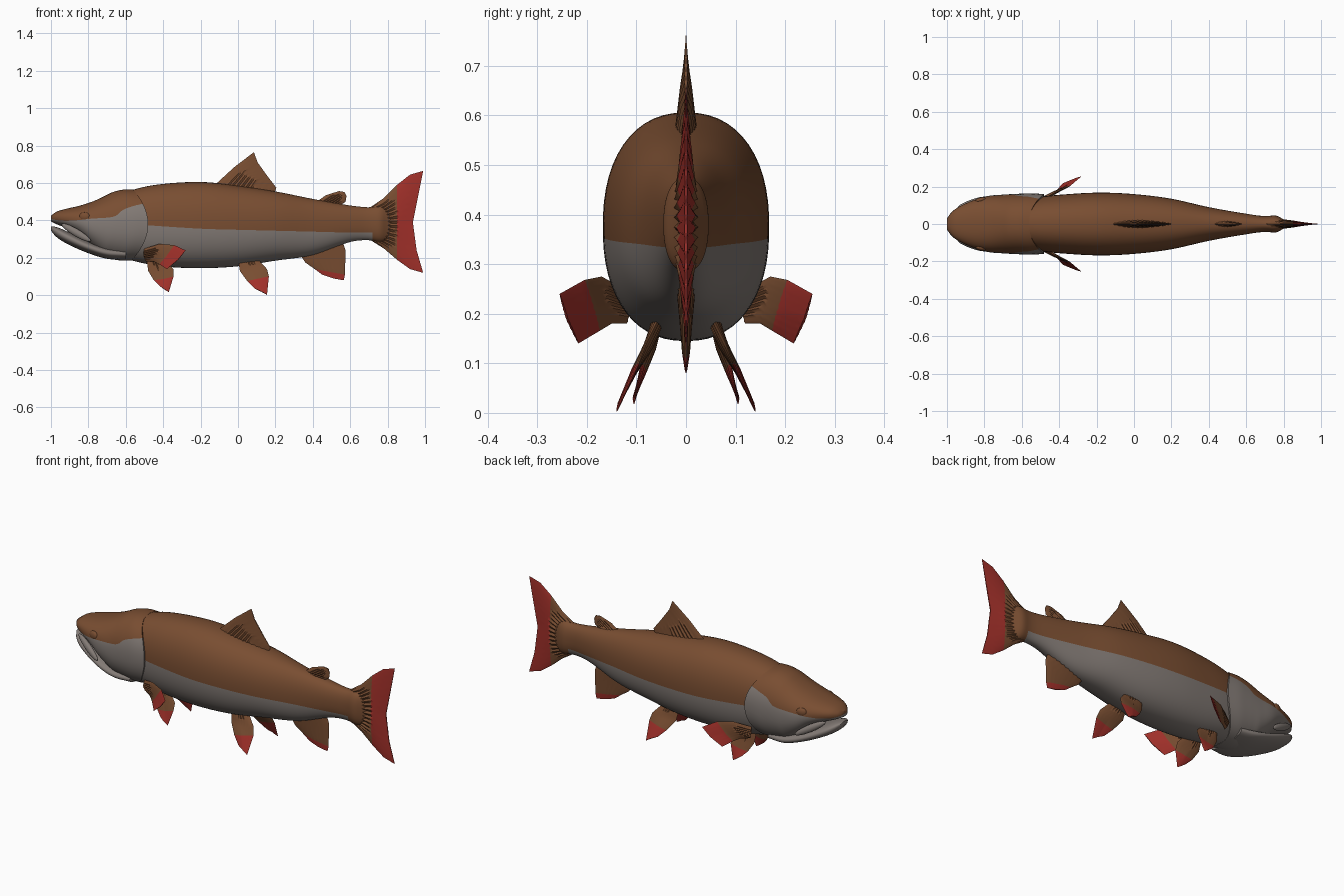
import bpy, bmesh, math
from mathutils import Vector

if "Cube" in bpy.data.objects:
    bpy.data.objects.remove(bpy.data.objects["Cube"])


def material(name, rgb):
    m = bpy.data.materials.new(name)
    m.diffuse_color = (*rgb, 1)
    m.use_nodes = True
    m.node_tree.nodes["Principled BSDF"].inputs["Base Color"].default_value = m.diffuse_color
    return m


MATS = [material("brown", (0.19, 0.075, 0.031)),
        material("belly_grey", (0.225, 0.195, 0.178)),
        material("fin_red", (0.36, 0.03, 0.023))]
BROWN, GREY, RED = 0, 1, 2


def smooth(ob, angle=50):
    bpy.ops.object.select_all(action='DESELECT')
    ob.select_set(True)
    bpy.context.view_layer.objects.active = ob
    bpy.ops.object.shade_smooth_by_angle(angle=math.radians(angle))


def loft(name, rings, colour, cap_end=True):
    """Skin closed rings; colour(j, i) gives the material of a face."""
    bm = bmesh.new()
    rows = [[bm.verts.new(p) for p in r] for r in rings]
    m = len(rows[0])
    for j in range(len(rows) - 1):
        for i in range(m):
            k = (i + 1) % m
            f = bm.faces.new((rows[j][i], rows[j][k], rows[j + 1][k], rows[j + 1][i]))
            f.material_index = colour(j, i)
    for j in ([0, len(rows) - 1] if cap_end else [0]):
        for i in range(m // 2):
            ids = list(dict.fromkeys((i, i + 1, (m - i - 1) % m, (m - i) % m)))
            if len(ids) > 2:
                f = bm.faces.new([rows[j][q] for q in ids])
                f.material_index = colour(min(j, len(rows) - 2), i)
    bmesh.ops.recalc_face_normals(bm, faces=bm.faces)
    me = bpy.data.meshes.new(name)
    bm.to_mesh(me)
    bm.free()
    for mat in MATS:
        me.materials.append(mat)
    ob = bpy.data.objects.new(name, me)
    bpy.context.collection.objects.link(ob)
    smooth(ob)
    return ob


def sample(table, x):
    """Smooth interpolation of a station table at x."""
    n = len(table)
    k = max(i for i in range(n - 1) if table[i][0] <= x + 1e-9)
    a, b = table[k], table[k + 1]
    p, q = table[max(k - 1, 0)], table[min(k + 2, n - 1)]
    h = b[0] - a[0]
    t = (x - a[0]) / h
    out = []
    for c in range(1, len(a)):
        da = (b[c] - p[c]) / (b[0] - p[0]) * h
        db = (q[c] - a[c]) / (q[0] - a[0]) * h
        out.append((2*t**3 - 3*t*t + 1) * a[c] + (t**3 - 2*t*t + t) * da
                   + (3*t*t - 2*t**3) * b[c] + (t**3 - t*t) * db)
    return out


N = 14          # points above and below the colour line on each side


def section(x, top, bot, hw, line, e=0.88):
    """Rounded cross-section with a vertex lying on the colour line."""
    cz, h = (top + bot) / 2, (top - bot) / 2
    c = max(-0.97, min(0.97, (line - cz) / h))
    split = math.acos(math.copysign(abs(c) ** (1 / e), c))
    angles = [split * i / N for i in range(N)]
    angles += [split + (math.pi - split) * i / N for i in range(N + 1)]
    half = []
    for a in angles:
        ca = math.cos(a)
        half.append((hw * max(math.sin(a), 0) ** e,
                     cz + h * math.copysign(abs(ca) ** e, ca)))
    right = [Vector((x, -y, z)) for y, z in half]
    left = [Vector((x, y, z)) for y, z in half[-2:0:-1]]
    return right + left


def spread(a, b, n):
    return [a + (b - a) * i / n for i in range(n + 1)]


def is_upper(i):
    return i < N or i >= 3 * N


# Body: x, top, bottom, half width, colour line
BODY = [(-0.62, .545, .20, .12, .38), (-0.5, .58, .17, .145, .375),
        (-0.35, .60, .15, .16, .365), (-0.18, .605, .145, .168, .355),
        (0, .585, .155, .16, .35), (.2, .555, .185, .135, .345),
        (.4, .515, .215, .09, .34), (.6, .48, .285, .055, .335),
        (.7, .47, .295, .042, .335), (.76, .475, .285, .045, .335),
        (.80, .46, .30, .025, .34), (.84, .42, .34, .006, .37)]
bx = spread(-0.62, 0.72, 50) + spread(0.72, 0.84, 10)[1:]
loft("body", [section(x, *sample(BODY, x)) for x in bx],
     lambda j, i: BROWN if is_upper(i) or bx[j] > 0.715 else GREY)

# Head with gill covers, the rear edge bowed backwards
HEAD = [(-1.0, .425, .395, .03, .41), (-.97, .447, .38, .068, .402),
        (-.92, .462, .36, .10, .398), (-.85, .478, .32, .13, .402),
        (-.78, .50, .255, .15, .41), (-.7, .53, .205, .157, .415),
        (-.65, .548, .195, .16, .425), (-.61, .557, .19, .162, .455),
        (-.55, .565, .185, .164, .475), (-.48, .565, .185, .16, .49)]
rings = []
for x in spread(-1.0, -0.48, 36):
    ring = section(x, *sample(HEAD, x))
    bow = min(1, max(0, (x + 0.78) / 0.3))
    for p in ring:
        p.x -= 0.085 * bow * ((p.z - 0.38) / 0.19) ** 2
    rings.append(ring)
rings.append([Vector((p.x - 0.005, p.y * 0.82, 0.38 + (p.z - 0.38) * 0.94)) for p in rings[-1]])
loft("head", rings, lambda j, i: BROWN if is_upper(i) else GREY, cap_end=False)

# Lower jaw
JAW = [(-1.0, .368, .345, .03), (-.97, .365, .31, .07), (-.9, .335, .268, .103),
       (-.8, .29, .225, .128), (-.7, .26, .195, .135), (-.6, .25, .19, .12)]
rings = []
for x in spread(-1.0, -0.6, 20):
    top, bot, hw = sample(JAW, x)
    rings.append(section(x, top, bot, hw, (top + bot) / 2))
loft("lower_jaw", rings, lambda j, i: GREY)


def ellipsoid(name, loc, scale, direction, mat):
    bpy.ops.mesh.primitive_uv_sphere_add(segments=20, ring_count=12, location=loc)
    ob = bpy.context.object
    ob.name = name
    ob.scale = scale
    ob.rotation_euler = Vector(direction).to_track_quat('X', 'Z').to_euler()
    ob.data.materials.append(MATS[mat])
    smooth(ob)


for s, side in ((-1, "right"), (1, "left")):
    ellipsoid("upper_lip_" + side, (-.865, s * .115, .335), (.095, .016, .02),
              (.17, s * .06, -.10), GREY)
    ellipsoid("eye_" + side, (-.82, s * .128, .42), (.03, .014, .024),
              (1, s * .25, 0), BROWN)


def fin(name, rows, thick, red_row=None, side=1, sub=4):
    """Ribbed fin skinned over rows of points from root to tip."""
    pts = [[Vector((p[0], side * p[1], p[2]) if len(p) == 3 else (p[0], 0, p[1]))
            for p in r] for r in rows]
    nrm = (pts[0][-1] - pts[0][0]).cross(pts[-1][1] - pts[0][1]).normalized()
    nu, nv = (len(rows[0]) - 1) * sub * 2, (len(rows) - 1) * sub

    def along(r, u):
        k = min(int(u), len(r) - 2)
        return r[k].lerp(r[k + 1], u - k)

    rings = []
    for j in range(nv + 1):
        k = min(j // sub, len(rows) - 2)
        front, back = [], []
        for i in range(nu + 1):
            u = i / sub / 2
            p = along(pts[k], u).lerp(along(pts[k + 1], u), j / sub - k)
            t = (thick * (1 - j / nv) + 0.003) * math.sin(math.pi * i / nu) ** 0.6
            t *= 1 if i % 2 else 0.65                    # fin rays
            front.append(p + nrm * t)
            back.append(p - nrm * t)
        rings.append(front + back[-2:0:-1])
    loft(name, rings, lambda j, i: RED if red_row and j >= red_row * sub else BROWN)


# Fins on the centre line, points are x, z
fin("dorsal_fin", [[(-.14, .575), (-.03, .575), (.07, .56), (.19, .53)],
                   [(-.02, .685), (.04, .66), (.11, .62), (.2, .56)],
                   [(.085, .765), (.105, .71), (.155, .64), (.205, .575)]], .02)
fin("adipose_fin", [[(.42, .50), (.48, .49), (.54, .475)],
                    [(.47, .535), (.53, .52), (.575, .50)],
                    [(.54, .557), (.57, .552), (.58, .53)]], .014)
fin("anal_fin", [[(.33, .22), (.45, .25), (.56, .285)],
                 [(.36, .175), (.47, .19), (.575, .24)],
                 [(.41, .14), (.49, .125), (.572, .11)],
                 [(.45, .11), (.51, .09), (.565, .08)]], .016, 2)
fin("tail_fin", [[(.70, .465), (.70, .43), (.70, .38), (.70, .335), (.70, .30)],
                 [(.78, .52), (.78, .45), (.78, .385), (.78, .31), (.78, .25)],
                 [(.85, .59), (.85, .49), (.85, .385), (.85, .285), (.85, .19)],
                 [(.92, .645), (.91, .52), (.89, .39), (.90, .26), (.92, .14)],
                 [(.99, .665), (.965, .54), (.935, .39), (.955, .24), (.99, .12)]],
    .032, 2)

# Paired fins, points are x, y, z
PAIRED = {
    "pectoral_fin": [[(-.50, .125, .25), (-.50, .125, .215), (-.49, .12, .18)],
                     [(-.42, .17, .275), (-.43, .165, .23), (-.45, .15, .18)],
                     [(-.34, .205, .268), (-.38, .19, .21), (-.42, .175, .165)],
                     [(-.28, .255, .24), (-.32, .24, .19), (-.38, .217, .14)]],
    "front_belly_fin": [[(-.49, .06, .20), (-.45, .055, .20), (-.40, .05, .20)],
                        [(-.48, .07, .13), (-.42, .07, .13), (-.345, .075, .14)],
                        [(-.45, .085, .08), (-.40, .085, .085), (-.345, .09, .10)],
                        [(-.42, .10, .05), (-.39, .105, .03), (-.37, .105, .017)]],
    "rear_belly_fin": [[(.0, .06, .19), (.05, .055, .19), (.10, .05, .20)],
                       [(.01, .075, .13), (.08, .075, .135), (.155, .08, .14)],
                       [(.05, .105, .075), (.10, .105, .085), (.165, .095, .10)],
                       [(.09, .125, .035), (.125, .135, .02), (.155, .14, .002)]]}
for name, rows in PAIRED.items():
    for s, side in ((-1, "right"), (1, "left")):
        fin(name + "_" + side, rows, .01, 2, s)
